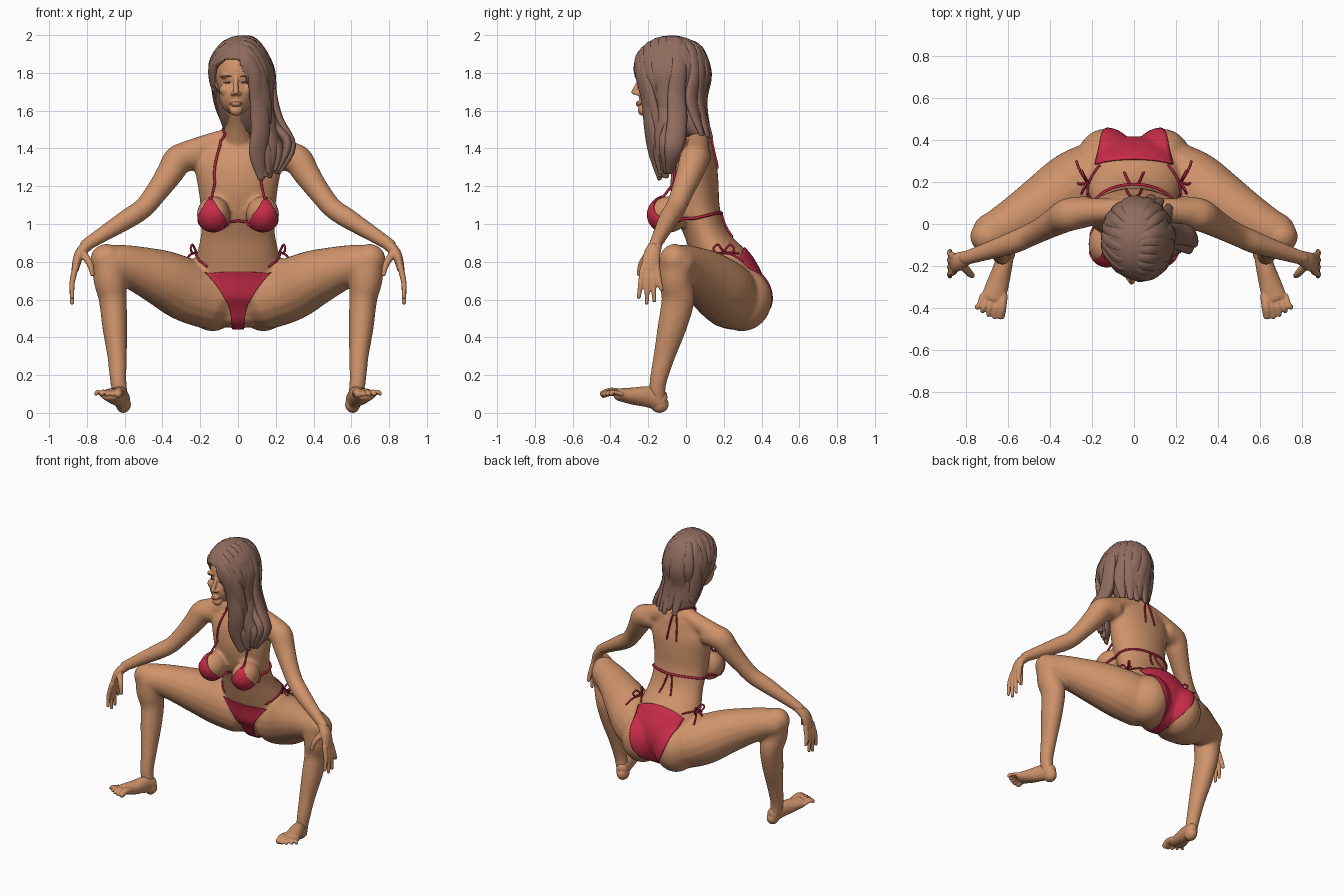
import bpy, bmesh, math
from mathutils import Vector, Matrix
from mathutils.bvhtree import BVHTree


def material(name, col):
    m = bpy.data.materials.new(name)
    m.diffuse_color = (*col, 1)
    return m


SKIN = material("skin", (0.62, 0.29, 0.145))
RED = material("red_cloth", (0.58, 0.025, 0.065))
TRIM = material("dark_red_cord", (0.42, 0.017, 0.048))
HAIR = material("brown_hair", (0.28, 0.15, 0.112))
DARK = material("dark_brown", (0.09, 0.045, 0.03))
LIPS = material("lips", (0.47, 0.19, 0.11))


def spline(pts, sub):
    """Catmull-Rom through tuples of any length."""
    out = []
    for i in range(len(pts) - 1):
        a, b, c, d = pts[max(i - 1, 0)], pts[i], pts[i + 1], pts[min(i + 2, len(pts) - 1)]
        for k in range(sub):
            t = k / sub
            out.append([0.5 * (2 * q + (r - p) * t + (2 * p - 5 * q + 4 * r - s) * t * t
                        + (3 * q - p - 3 * r + s) * t ** 3) for p, q, r, s in zip(a, b, c, d)])
    return out + [list(pts[-1])]


def tube(bm, pts, s=1, ref=(1, 0, 0), segs=18, sub=4):
    """Round-ended elliptical tube; points are x, y, z, radius[, second radius]."""
    pts = [(p[0] * s, *p[1:4], p[-1]) for p in pts]
    P = spline(pts, sub)
    C = [Vector(p[:3]) for p in P]
    n, rings, ref = len(P), [], Vector(ref)
    for i in range(n):
        t = (C[min(i + 1, n - 1)] - C[max(i - 1, 0)]).normalized()
        u = (ref - t * ref.dot(t)).normalized()
        v = t.cross(u)
        a, b = P[i][3], P[i][4]
        caps = [(0, 1)]
        arc = [(math.sin(math.radians(d)), math.cos(math.radians(d))) for d in (30, 58, 82)]
        if i == 0:
            caps = [(-h, k) for h, k in reversed(arc)] + caps
        if i == n - 1:
            caps = caps + arc
        for h, k in caps:
            c = C[i] + t * h * min(a, b) * 0.7
            rings.append([bm.verts.new(c + u * a * k * math.cos(w) + v * b * k * math.sin(w))
                          for w in (2 * math.pi * j / segs for j in range(segs))])
    for r0, r1 in zip(rings, rings[1:]):
        for j in range(segs):
            bm.faces.new((r0[j], r0[(j + 1) % segs], r1[(j + 1) % segs], r1[j]))
    bm.faces.new(list(reversed(rings[0])))
    bm.faces.new(rings[-1])


def ball(bm, c, r, s=1, seg=32):
    m = Matrix.Translation((c[0] * s, c[1], c[2])) @ Matrix.Diagonal((*r, 1))
    return bmesh.ops.create_uvsphere(bm, u_segments=seg, v_segments=seg * 5 // 8, radius=1, matrix=m)["verts"]


def finish(name, bm, mat):
    bmesh.ops.recalc_face_normals(bm, faces=bm.faces[:])
    me = bpy.data.meshes.new(name)
    bm.to_mesh(me)
    bm.free()
    ob = bpy.data.objects.new(name, me)
    bpy.context.collection.objects.link(ob)
    me.materials.append(mat)
    me.shade_smooth()
    return ob


def fuse(ob, voxel, iters):
    """Merge overlapping forms into one smooth skin; return its search tree."""
    m = ob.modifiers.new("fuse", "REMESH")
    m.mode, m.voxel_size = "VOXEL", voxel
    sm = ob.modifiers.new("soften", "SMOOTH")
    sm.factor, sm.iterations = 0.5, iters
    dg = bpy.context.evaluated_depsgraph_get()
    me = bpy.data.meshes.new_from_object(ob.evaluated_get(dg))
    ob.modifiers.clear()
    mat = ob.data.materials[0]
    ob.data = me
    me.materials.clear()
    me.materials.append(mat)
    me.shade_smooth()
    return BVHTree.FromPolygons([v.co for v in me.vertices], [p.vertices[:] for p in me.polygons])


# Torso, limbs and neck fused together
bm = bmesh.new()
tube(bm, [(0, .255, .535, .20, .125), (0, .245, .64, .248, .17), (0, .207, .75, .24, .16),
          (0, .145, .86, .213, .127), (0, .10, .96, .195, .11), (0, .06, 1.08, .197, .12),
          (0, .045, 1.2, .213, .128), (0, .05, 1.32, .23, .115), (0, .065, 1.41, .19, .08)], segs=32)
tube(bm, [(0, .06, 1.42, .085), (0, 0, 1.53, .07), (-.005, -.07, 1.64, .066)])
for s in (1, -1):
    tube(bm, [(0, .06, 1.46, .06), (.14, .065, 1.425, .058), (.27, .055, 1.37, .07)], s, (0, 1, 0))
    ball(bm, (.135, .295, .602), (.142, .16, .17), s)
    ball(bm, (.13, -.095, 1.05), (.088, .107, .097), s)
    tube(bm, [(.14, .24, .605, .167), (.27, .19, .65, .168), (.40, .11, .713, .15),
              (.54, .03, .765, .12), (.64, -.025, .79, .102), (.695, -.05, .79, .095)], s, (0, 1, 0))
    ball(bm, (.697, -.06, .81), (.085, .08, .085), s)
    tube(bm, [(.683, -.05, .80, .092), (.677, -.055, .70, .088), (.663, -.042, .6, .074, .088),
              (.652, -.075, .45, .066, .077), (.64, -.115, .3, .052, .058), (.632, -.15, .15, .043, .045),
              (.615, -.145, .06, .038, .042)], s)
    tube(bm, [(.22, .06, 1.36, .075), (.31, .045, 1.345, .08), (.36, .02, 1.27, .072),
              (.43, -.02, 1.17, .06), (.5, -.055, 1.085, .055), (.58, -.09, 1.03, .054),
              (.7, -.13, .955, .043), (.81, -.165, .885, .034)], s, (0, 1, 0))
skin = fuse(finish("body", bm, SKIN), .0095, 14)

# Hands with four fingers and a thumb
bm = bmesh.new()
for s in (1, -1):
    tube(bm, [(.79, -.158, .895, .033, .032), (.84, -.18, .84, .045, .027), (.862, -.19, .76, .05, .02)],
         s, (0, 1, 0))
    for y0, y1, z1 in ((-.228, -.25, .61), (-.203, -.208, .58), (-.178, -.168, .592), (-.154, -.128, .65)):
        tube(bm, [(.86, y0, .77, .017), (.878, (y0 + y1) / 2, .69, .015), (.878, y1, z1, .011)],
             s, (0, 1, 0), 10)
    tube(bm, [(.825, -.19, .85, .022), (.785, -.235, .79, .018), (.77, -.248, .73, .012)], s, (0, 1, 0), 10)
fuse(finish("hands", bm, SKIN), .006, 3)

# Feet with five toes, tipped up on the heel
bm = bmesh.new()
for s in (1, -1):
    ball(bm, (.607, -.14, .046), (.04, .048, .046), s)
    tube(bm, [(.61, -.13, .065, .04, .055), (.625, -.2, .085, .044, .056), (.648, -.28, .089, .053, .046),
              (.672, -.355, .097, .058, .033)], s)
    for i in range(5):
        r = .023 if i == 0 else .0155 - .001 * i
        tip = (-.44, -.445, -.435, -.417, -.395)[i]
        tube(bm, [(.625 + .025 * i, -.34, .1, r), (.631 + .028 * i, -.395, .112, r),
                  (.636 + .029 * i, tip, .098, r * .9)], s, segs=10)
fuse(finish("feet", bm, SKIN), .0055, 1)

# Head with jaw, nose, brow and ears
bm = bmesh.new()
ball(bm, (-.005, -.09, 1.79), (.115, .15, .155))
ball(bm, (-.01, -.15, 1.685), (.09, .1, .108))
ball(bm, (-.01, -.225, 1.602), (.036, .03, .03))
tube(bm, [(-.011, -.235, 1.77, .013), (-.011, -.262, 1.725, .014), (-.011, -.275, 1.695, .016)], segs=12)
ball(bm, (-.011, -.248, 1.637), (.028, .014, .014))
for s in (1, -1):
    ball(bm, (-.011 + s * .017, -.257, 1.69), (.012, .015, .011))
    ball(bm, (-.01 + s * .055, -.2, 1.71), (.034, .035, .034))
    ball(bm, (-.01 + s * .05, -.208, 1.785), (.042, .025, .014))
    ball(bm, (-.005 + s * .122, -.07, 1.735), (.014, .03, .042))
face = fuse(finish("head", bm, SKIN), .006, 5)


def patch(name, tree, fn, nu, nv, mat, off=.004):
    """Thin plate laid on a surface; fn(u, v) gives ray origin and direction."""
    bm = bmesh.new()
    grid = []
    for j in range(nv + 1):
        row = []
        for i in range(nu + 1):
            o, d = fn(i / nu, j / nv)
            p, nrm, _, _ = tree.ray_cast(o, d)
            if p is None:
                p, nrm, _, _ = tree.find_nearest(o + d * .9)
            row.append(bm.verts.new(p + nrm * off))
        grid.append(row)
    for a, b in zip(grid, grid[1:]):
        for i in range(nu):
            bm.faces.new((a[i], a[i + 1], b[i + 1], b[i]))
    sol = finish(name, bm, mat).modifiers.new("thickness", "SOLIDIFY")
    sol.thickness, sol.offset = .007, 0


def front(rows, s=1, cx=0):
    """Rays from the front for rows of z, left x, right x."""
    P = spline(rows, 8)

    def fn(u, v):
        z, a, b = P[round(v * (len(P) - 1))]
        return Vector((cx + s * (a + (b - a) * u), -1, z)), Vector((0, 1, 0))
    return fn


# Facial features and bikini cups
cup = [(1.138, .142, .149), (1.08, .105, .186), (1.03, .072, .208), (.992, .066, .195), (.968, .1, .162)]
for s, side in ((1, "left"), (-1, "right")):
    patch(side + "_eye", face, front([(1.755, .04, .05), (1.75, .028, .064), (1.744, .038, .054)], s, -.011),
          8, 16, DARK, .001)
    patch(side + "_eyebrow", face, front([(1.789, .05, .064), (1.783, .026, .076), (1.779, .022, .034)], s, -.011),
          8, 16, DARK, .001)
    patch(side + "_cup", skin, front(cup, s), 14, 32, RED)
patch("mouth", face, front([(1.647, -.008, .008), (1.637, -.029, .029), (1.626, -.012, .012)], 1, -.011),
      10, 16, LIPS, .001)

# Bikini bottom wraps from front waist, underneath, to the back waist
wrap = spline([(148, .178), (165, .135), (195, .08), (225, .045), (270, .03), (300, .038),
               (325, .075), (345, .122), (365, .15), (394, .168), (428, .183)], 6)


def around(u, v):
    a, w = wrap[round(v * (len(wrap) - 1))]
    k = 2 * u - 1
    a += 5 * (1 - k * k) * max(0, 1 - v * 6)
    d = Vector((0, math.cos(math.radians(a)), math.sin(math.radians(a))))
    c = Vector((w * k, .22, .66))
    return c + d * .45, -d


patch("bikini_bottom", skin, around, 20, 60, RED)


# Cords laid on the skin, mirrored
def cord(bm, pts, s, r=.006, snap=True):
    out = []
    for p in spline(pts, 8):
        p = Vector((p[0] * s, p[1], p[2]))
        if snap:
            q, n, _, _ = skin.find_nearest(p)
            p = q + n * .004
        out.append((*p, r))
    d = Vector(out[-1][:3]) - Vector(out[0][:3])
    tube(bm, out, 1, (0, 0, 1) if abs(d.z) < .1 else (.9, .3, 0), 8, 1)


bm = bmesh.new()
for s in (1, -1):
    cord(bm, [(.147, -.17, 1.14), (.14, -.1, 1.25), (.115, -.06, 1.38), (.09, -.02, 1.48)], s, .007)
    cord(bm, [(.09, -.02, 1.48), (.08, .06, 1.52), (0, .14, 1.5)], s)
    cord(bm, [(.2, -.06, 1.01), (.21, .05, 1.03), (.14, .17, 1.06), (0, .2, 1.06)], s, .008)
    cord(bm, [(.07, -.15, .99), (.035, -.08, 1.0), (0, -.07, 1.01)], s, .007)
    cord(bm, [(.015, .2, 1.06), (.03, .22, 1.0), (.045, .24, .93)], s)
    cord(bm, [(.02, .16, 1.48), (.03, .18, 1.4), (.04, .19, 1.3)], s)
    cord(bm, [(.178, .06, .77), (.22, .12, .82), (.22, .2, .85), (.175, .29, .855)], s)
    # hip bow: two loops and two tails
    for k in (1, -1):
        cord(bm, [(.22, .2, .85), (.24, .2 + k * .03, .89), (.25, .2 + k * .055, .87),
                  (.24, .2 + k * .035, .845), (.22, .2, .85)], s, .006, False)
        cord(bm, [(.225, .2, .85), (.255, .22 + k * .03, .835), (.275, .25 + k * .05, .805)], s, .006, False)
finish("bikini_cords", bm, TRIM)

# Hair: cap opened around the face on a slant, back mass and swept strands
CAP, RAD = Vector((.015, -.075, 1.82)), Vector((.163, .203, .178))
bm = bmesh.new()
for v in ball(bm, CAP, RAD, 1, 96):
    x, z = v.co.x, v.co.z
    line = 1.875 - max(0, -.05 - x) * .6
    if z < line and x < (1.875 - z) * .36:
        v.co.y = max(v.co.y, -.12)
tube(bm, [(.012, -.04, 1.82, .153, .153), (.022, -.005, 1.64, .136, .122), (.042, .035, 1.53, .125, .085),
          (.05, .07, 1.46, .1, .04)], segs=32)


def strands(A, B, radii, n, bulge=0):
    """Fan of flat locks blended between two guide paths, laid on the cap where they cross it."""
    for i in range(n):
        t = i / (n - 1)
        C = []
        for j, (a, b) in enumerate(zip(A, B)):
            p = Vector(a).lerp(Vector(b), t)
            w = .008 * math.sin(i * 2.4 + j * 1.7) * (j > 1)
            p += Vector((w, bulge * 4 * t * (1 - t) - w, 2 * w * (j > 3)))
            if p.z > 1.775:
                d = p - CAP
                p = CAP + d * .95 / Vector((d.x / RAD.x, d.y / RAD.y, d.z / RAD.z)).length
            C.append(p)
        ref = (C[2] - C[0]).cross(C[1] - CAP)
        tube(bm, [(*p, r, r * .5) for p, r in zip(C, radii)], 1, ref, 12, 5)


# long front lock over the shoulder, near-side sweep, and back of the head
strands([(-.02, -.2, 1.94), (.035, -.23, 1.88), (.085, -.235, 1.79), (.115, -.215, 1.66), (.115, -.185, 1.5),
         (.10, -.16, 1.36), (.13, -.145, 1.25)],
        [(.0, -.08, 1.99), (.08, -.05, 1.95), (.155, -.05, 1.83), (.175, -.045, 1.68), (.205, -.04, 1.54),
         (.285, -.07, 1.42), (.22, -.09, 1.28)], (.012, .034, .044, .05, .055, .052, .02), 7)
strands([(-.02, -.2, 1.94), (-.06, -.2, 1.895), (-.12, -.14, 1.84), (-.125, -.09, 1.75), (-.11, -.02, 1.65)],
        [(0, -.03, 1.98), (-.07, 0, 1.95), (-.12, .02, 1.85), (-.118, .03, 1.72), (-.08, .05, 1.57)],
        (.012, .026, .036, .036, .018), 5)
strands([(-.01, -.05, 1.98), (-.08, .02, 1.93), (-.1, .035, 1.8), (-.09, .035, 1.65), (-.06, .06, 1.49)],
        [(.02, -.05, 1.98), (.09, .02, 1.93), (.13, .035, 1.8), (.14, .035, 1.65), (.165, .09, 1.46)],
        (.012, .034, .042, .042, .018), 7, .055)
finish("hair", bm, HAIR)
